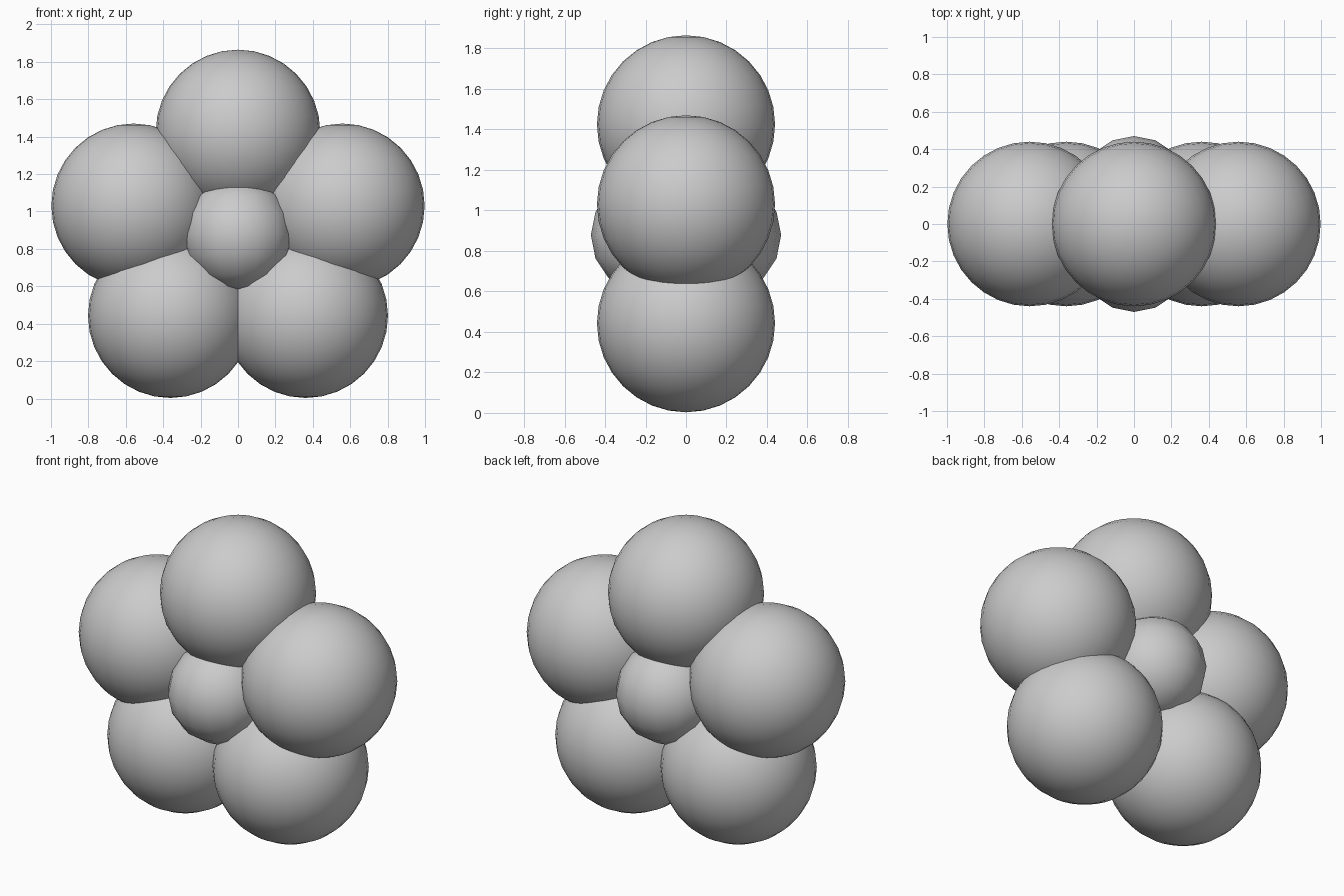
import bpy

if "Cube" in bpy.data.objects:
    bpy.data.objects.remove(bpy.data.objects["Cube"])


def ball(name, loc, radius, segments, rings):
    bpy.ops.mesh.primitive_uv_sphere_add(segments=segments, ring_count=rings,
                                         radius=radius, location=loc)
    obj = bpy.context.object
    obj.name = name
    bpy.ops.object.shade_smooth()
    return obj


# Five round petals in a ring facing the front
PETAL_R = 0.44
ball("petal_top", (0, 0, 1.425), PETAL_R, 32, 16)
for side, s in (("left", -1), ("right", 1)):
    ball("petal_upper_" + side, (s * 0.558, 0, 1.03), PETAL_R, 32, 16)
    ball("petal_lower_" + side, (s * 0.362, 0, 0.443), PETAL_R, 32, 16)

# Small coarser flower centres bulging out of the front and back
for side, s in (("front", -1), ("back", 1)):
    ball("centre_" + side, (0, s * 0.17, 0.878), 0.30, 16, 8)
